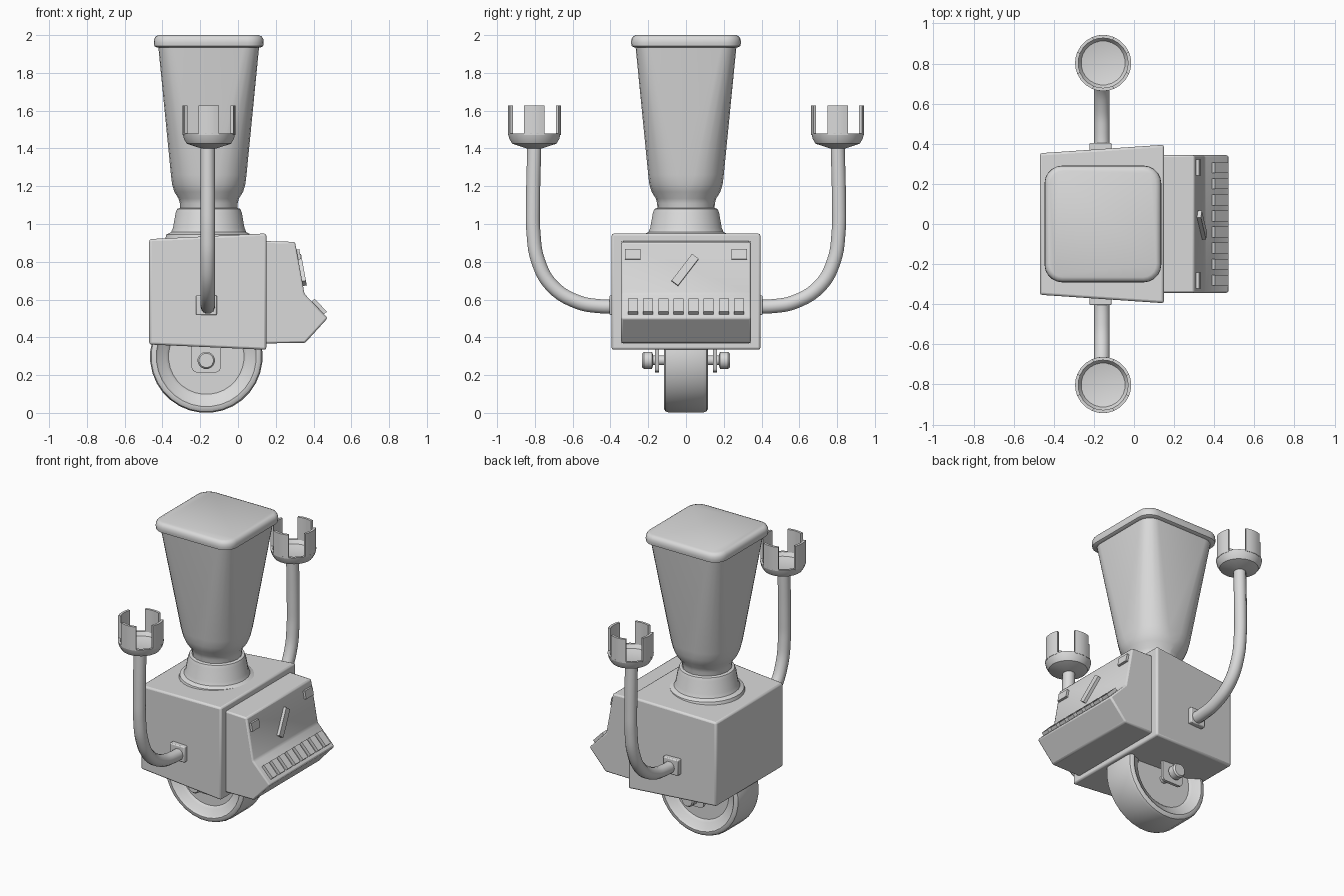
import bpy, bmesh, math
from mathutils import Vector, Matrix

if "Cube" in bpy.data.objects:
    bpy.data.objects.remove(bpy.data.objects["Cube"])

grey = bpy.data.materials.new("light_grey")
grey.diffuse_color = (0.7, 0.7, 0.7, 1)
grey.use_nodes = True
grey.node_tree.nodes["Principled BSDF"].inputs["Base Color"].default_value = grey.diffuse_color


def finish(ob, bevel=0, segments=2, angle=35):
    ob.data.materials.clear()
    ob.data.materials.append(grey)
    bpy.ops.object.select_all(action='DESELECT')
    ob.select_set(True)
    bpy.context.view_layer.objects.active = ob
    if bevel:
        m = ob.modifiers.new("bevel", 'BEVEL')
        m.width, m.segments, m.limit_method = bevel, segments, 'ANGLE'
        m.angle_limit = math.radians(30)
    bpy.ops.object.shade_smooth_by_angle(angle=math.radians(angle))
    return ob


def loft(name, rings, bevel=0, segments=2, matrix=None, angle=35):
    """Skin a stack of equal-length rings and cap both ends."""
    bm = bmesh.new()
    vs = [[bm.verts.new(p) for p in ring] for ring in rings]
    for a, b in zip(vs, vs[1:]):
        for i in range(len(a)):
            j = (i + 1) % len(a)
            bm.faces.new((a[i], a[j], b[j], b[i]))
    bm.faces.new(vs[0][::-1])
    bm.faces.new(vs[-1])
    if matrix:
        bm.transform(matrix)
    bmesh.ops.recalc_face_normals(bm, faces=bm.faces)
    me = bpy.data.meshes.new(name)
    bm.to_mesh(me)
    bm.free()
    ob = bpy.data.objects.new(name, me)
    bpy.context.collection.objects.link(ob)
    return finish(ob, bevel, segments, angle)


def lathe(name, profile, n, matrix, angle=35):
    """Turn (radius, height) pairs about z, then place with matrix."""
    return loft(name, [[(r * math.cos(2 * math.pi * (i + .5) / n), r * math.sin(2 * math.pi * (i + .5) / n), h)
                        for i in range(n)] for r, h in profile], matrix=matrix, angle=angle)


def prism(name, xz, y0, y1, bevel=0):
    return loft(name, [[(x, y, z) for x, z in xz] for y in (y0, y1)], bevel)


def box(name, size, matrix, bevel=0):
    x, y, z = (s / 2 for s in size)
    return loft(name, [[(-x, -y, h), (x, -y, h), (x, y, h), (-x, y, h)] for h in (-z, z)],
                bevel, matrix=matrix)


def round_square(cx, half, radius, z, n=6):
    pts = []
    for q in range(4):
        ca = math.pi / 4 + q * math.pi / 2
        sx, sy = math.copysign(1, math.cos(ca)), math.copysign(1, math.sin(ca))
        for k in range(n):
            a = q * math.pi / 2 + (k + .02) / (n - 1 + .04) * math.pi / 2
            pts.append((cx + sx * (half - radius) + radius * math.cos(a),
                        sy * (half - radius) + radius * math.sin(a), z))
    return pts


# Body: flares slightly toward the control panel
loft("body", [[(x, -y, z0), (x, y, z0), (x, y, z1), (x, -y, z1)]
              for x, y, z0, z1 in ((-.47, .353, .362, .92), (.15, .395, .334, .95))], .012)

# Control panel housing
prism("control_panel", [(.13, .91), (.302, .905), (.352, .63), (.475, .502), (.355, .37), (.13, .368)],
      -.343, .343, .01)
face_tilt = Matrix.Rotation(-math.atan2(.05, .275), 4, 'Y')


def panel_x(z):
    return .302 + (.905 - z) * .05 / .275


# Dial handle and two indicator plates on the upper face
box("dial_handle", (.04, .043, .18), Matrix.Translation((panel_x(.755), -.005, .755)) @ face_tilt
    @ Matrix.Rotation(math.radians(-37), 4, 'X'))
for s in (-1, 1):
    box("indicator_plate", (.03, .08, .053), Matrix.Translation((panel_x(.838), s * .282, .838)) @ face_tilt)

# Row of push buttons on the lower slope
for i in range(8):
    box("push_button", (.03, .053, .095), Matrix.Translation((.427, -.28 + .08 * i, .56))
        @ Matrix.Rotation(-math.atan2(.123, .128), 4, 'Y'))

# Jug collar with flared skirt
CX = -.155
lathe("jug_collar", [(.235, .91), (.225, .945), (.2, .957), (.19, .98), (.176, 1.06), (.168, 1.08), (.15, 1.085)],
      32, Matrix.Translation((CX, 0, 0)))

# Jug: round neck widening into a rounded square
loft("jug", [round_square(CX, h, r, z) for h, r, z in
             ((.15, .15, 1.06), (.153, .153, 1.11), (.16, .158, 1.135), (.182, .17, 1.17),
              (.194, .165, 1.21), (.2, .155, 1.26), (.268, .08, 1.95))], angle=40)

# Lid with softened rims
loft("jug_lid", [round_square(CX, h, r, z) for h, r, z in
                 ((.275, .075, 1.935), (.288, .085, 1.942), (.291, .088, 1.96), (.289, .086, 1.978),
                  (.281, .078, 1.993), (.265, .065, 2.0))], angle=50)

# Arms, wall plates and pronged cups, one set per side
AX = -.16
for s in (-1, 1):
    cu = bpy.data.curves.new("arm", 'CURVE')
    cu.dimensions, cu.bevel_depth, cu.bevel_resolution, cu.resolution_u = '3D', .039, 3, 5
    sp = cu.splines.new('BEZIER')
    path = [(.36, .563), (.46, .565), (.574, .587), (.709, .672), (.783, .804), (.808, .96), (.81, 1.1), (.803, 1.42)]
    sp.bezier_points.add(len(path) - 1)
    for p, (y, z) in zip(sp.bezier_points, path):
        p.co = (AX, s * y, z)
        p.handle_left_type = p.handle_right_type = 'AUTO'
    arm = bpy.data.objects.new("arm", cu)
    bpy.context.collection.objects.link(arm)
    bpy.ops.object.select_all(action='DESELECT')
    arm.select_set(True)
    bpy.context.view_layer.objects.active = arm
    bpy.ops.object.convert(target='MESH')
    finish(bpy.context.object, angle=60)

    box("arm_wall_plate", (.11, .05, .105), Matrix.Translation((-.167, s * .38, .57)), .006)

    place = Matrix.Translation((-.154, s * .803, 0))
    lathe("cup_bowl", [(.04, 1.4), (.118, 1.425), (.133, 1.45), (.14, 1.478), (.125, 1.478), (.11, 1.455), (.06, 1.445)],
          24, place)
    for q in range(4):
        arc = [math.radians(q * 90 + d) for d in (-23, -11.5, 0, 11.5, 23)]
        outline = [(.14, a) for a in arc] + [(.124, a) for a in reversed(arc)]
        loft("cup_prong", [[(r * math.cos(a), r * math.sin(a), z) for r, a in outline] for z in (1.47, 1.628)],
             matrix=place)

# Wheel with dished hub
turn = Matrix.Rotation(math.radians(90), 4, 'X')
half = [(.2, .075), (.215, .09), (.255, .105), (.265, .117), (.28, .116), (.292, .108), (.298, .09)]
lathe("wheel", [(r, -h) for r, h in half] + half[::-1], 32,
      Matrix.Translation((-.168, 0, .298)) @ turn)

# Axle, fork plates and end nuts
lathe("axle", [(.026, -.2), (.026, .2)], 16, Matrix.Translation((-.168, 0, .278)) @ turn)
for s in (-1, 1):
    prism("fork_plate", [(-.168 + x, z) for x, z in ((-.077, .4), (-.077, .237), (-.069, .222), (-.055, .215),
          (.055, .215), (.069, .222), (.077, .237), (.077, .4))], s * .143, s * .163)
    lathe("axle_nut", [(.03, .175), (.046, .18), (.046, .222), (.038, .232)], 16,
          Matrix.Translation((-.168, 0, .278)) @ Matrix.Rotation(math.radians(-90 * s), 4, 'X'))
